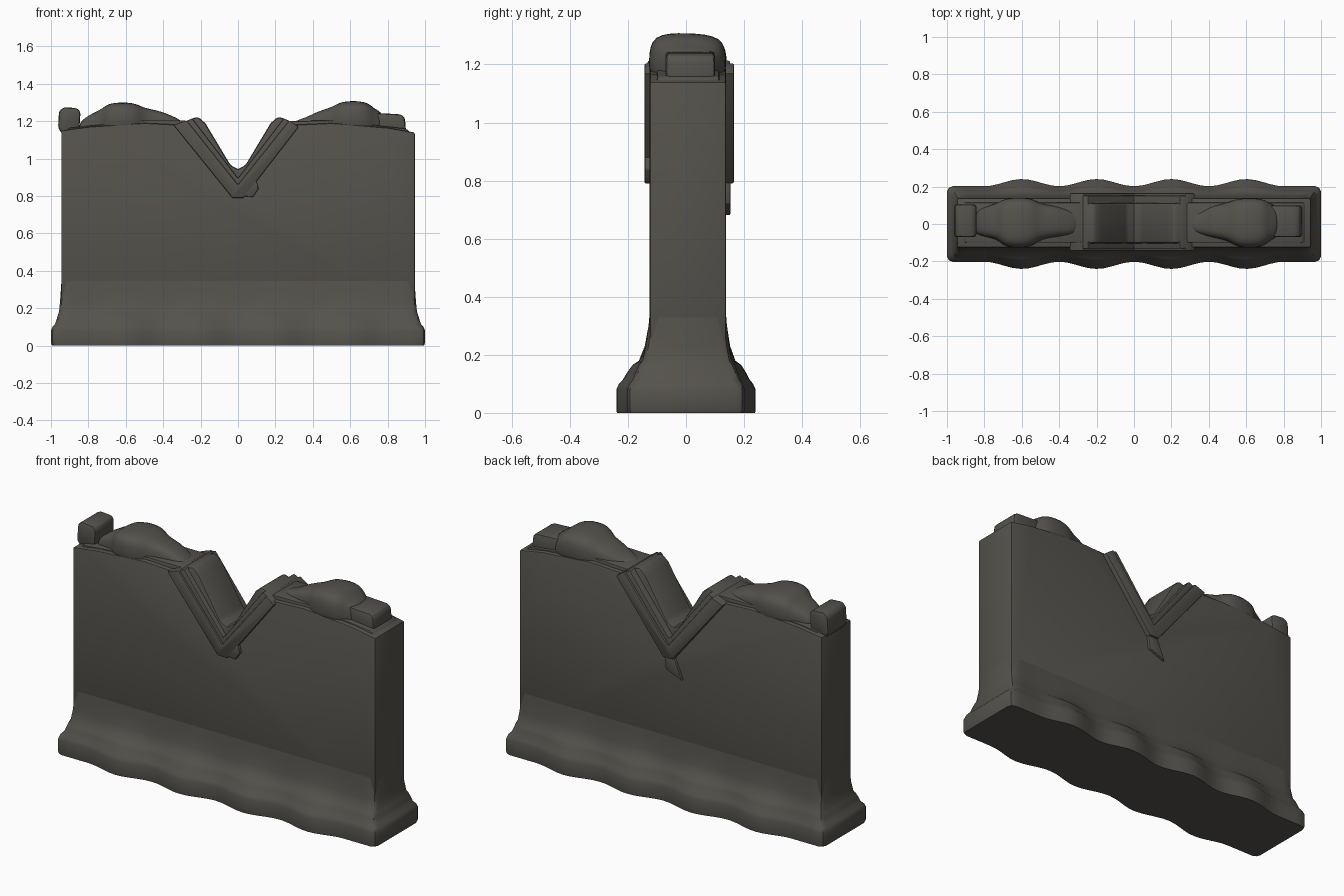
import bpy, bmesh, math

stone = bpy.data.materials.new("dark taupe stone")
stone.diffuse_color = (0.09, 0.084, 0.073, 1)


def finish(name, bm, bevel=0.0, subdiv=0, angle=35):
    """Round the sharp edges, smooth shade and add the object to the scene."""
    bmesh.ops.recalc_face_normals(bm, faces=bm.faces)
    if bevel:
        sharp = [e for e in bm.edges if e.calc_face_angle(0) > math.radians(25)]
        bmesh.ops.bevel(bm, geom=sharp, offset=bevel, segments=2, profile=0.5,
                        affect='EDGES', clamp_overlap=True)
    me = bpy.data.meshes.new(name)
    bm.to_mesh(me)
    bm.free()
    me.materials.append(stone)
    me.shade_smooth()
    me.set_sharp_from_angle(angle=math.radians(angle))
    ob = bpy.data.objects.new(name, me)
    bpy.context.collection.objects.link(ob)
    if subdiv:
        ob.modifiers.new("round", 'SUBSURF').levels = subdiv
        ob.modifiers["round"].render_levels = subdiv
    return ob


def prism(name, profile, y0, y1, bevel=0.0):
    """Front profile (x, z) extruded from y0 to y1."""
    bm = bmesh.new()
    a = [bm.verts.new((x, y0, z)) for x, z in profile]
    b = [bm.verts.new((x, y1, z)) for x, z in profile]
    bm.faces.new(a)
    bm.faces.new(b[::-1])
    n = len(a)
    for i in range(n):
        j = (i + 1) % n
        bm.faces.new((a[i], b[i], b[j], a[j]))
    return finish(name, bm, bevel)


def loft(name, rings, subdiv=0, angle=35):
    """Skin a list of equal closed rings and cap both ends."""
    bm = bmesh.new()
    vs = [[bm.verts.new(p) for p in r] for r in rings]
    n = len(vs[0])
    for a, b in zip(vs, vs[1:]):
        for i in range(n):
            j = (i + 1) % n
            bm.faces.new((a[i], a[j], b[j], b[i]))
    bm.faces.new(vs[0][::-1])
    bm.faces.new(vs[-1])
    return finish(name, bm, 0, subdiv, angle)


# wall slab with the V-shaped break
prism("wall", [(-0.945, 0.15), (0.945, 0.15), (0.945, 0.6), (0.945, 1.14), (0.8, 1.165),
               (0.5, 1.19), (0.29, 1.18), (0, 0.83), (-0.29, 1.18), (-0.5, 1.19),
               (-0.8, 1.17), (-0.945, 1.15)], -0.125, 0.138, 0.008)


# flared footing with a wavy outline
def foot_ring(z, hx, y0, y1, amp):
    r, n, pts = 0.03, 48, []

    def wave(x):
        return amp * (0.5 - 0.5 * math.cos(2 * math.pi * x / 0.4)) if abs(x) < 0.8 else 0
    xs = [-(hx - r) + 2 * (hx - r) * i / n for i in range(n + 1)]
    pts += [(x, y0 - wave(x), z) for x in xs]
    pts += [(hx - r * 0.3, y0 + r * 0.3, z), (hx, y0 + r, z), (hx, y1 - r, z),
            (hx - r * 0.3, y1 - r * 0.3, z)]
    pts += [(x, y1 + wave(x), z) for x in reversed(xs)]
    pts += [(-hx + r * 0.3, y1 - r * 0.3, z), (-hx, y1 - r, z), (-hx, y0 + r, z),
            (-hx + r * 0.3, y0 + r * 0.3, z)]
    return pts


loft("footing", [foot_ring(*r) for r in [
    (0.0, 0.995, -0.2, 0.2, 0.038), (0.015, 1.0, -0.202, 0.202, 0.038),
    (0.08, 1.0, -0.202, 0.202, 0.038), (0.1, 0.992, -0.195, 0.195, 0.036),
    (0.115, 0.978, -0.183, 0.185, 0.034), (0.14, 0.97, -0.174, 0.178, 0.028),
    (0.165, 0.963, -0.162, 0.168, 0.022), (0.18, 0.957, -0.15, 0.158, 0.012),
    (0.23, 0.952, -0.138, 0.148, 0.004), (0.3, 0.947, -0.129, 0.141, 0),
    (0.4, 0.94, -0.12, 0.133, 0)]])

# lining of the break: wide lower band, narrower band, rounded inner slabs
prism("notch_band", [(-0.345, 1.18), (-0.03, 0.79), (0.03, 0.79), (0.325, 1.17),
                     (0.275, 1.205), (0, 0.86), (-0.275, 1.205)], -0.143, 0.165, 0.006)
prism("notch_inner_band", [(-0.29, 1.195), (0, 0.83), (0.29, 1.195), (0.245, 1.215),
                           (0, 0.895), (-0.245, 1.215)], -0.132, 0.152, 0.006)
for side, name in ((-1, "left"), (1, "right")):
    prism("notch_slab_" + name, [(side * x, z) for x, z in [
        (0.29, 1.18), (0.27, 1.205), (0.215, 1.225), (0.175, 1.19), (0.04, 0.965),
        (0.0, 0.945), (-0.02, 0.93), (0, 0.84)]], -0.103, 0.113, 0.014)

# broken chips under the point of the break
prism("front_chip", [(0.03, 0.8), (0.08, 0.795), (0.11, 0.84), (0.1, 0.88), (0.05, 0.88)],
      -0.142, -0.1, 0.004)
prism("back_chip", [(-0.08, 0.68), (0.02, 0.72), (0.03, 0.8), (-0.03, 0.8)], 0.1, 0.153, 0.004)


# rubble along the top: sections of (x, y0, y1, top height)
def rubble(name, sections):
    rings = []
    for x, y0, y1, top in sections:
        m = (top + 1.13) / 2
        rings.append([(x, y0, 1.12), (x, y0, m), (x, y0 + 0.008, top), (x, (y0 + y1) / 2, top + 0.003),
                      (x, y1 - 0.008, top - 0.008), (x, y1, m), (x, y1, 1.12)])
    loft(name, rings, 2, 180)


rubble("rubble_left", [
    (-0.85, -0.05, 0.05, 1.18), (-0.83, -0.06, 0.08, 1.21), (-0.77, -0.075, 0.1, 1.245),
    (-0.725, -0.085, 0.115, 1.265), (-0.69, -0.13, 0.14, 1.3), (-0.55, -0.13, 0.145, 1.3),
    (-0.51, -0.085, 0.11, 1.27), (-0.42, -0.07, 0.1, 1.255), (-0.36, -0.065, 0.08, 1.23),
    (-0.29, -0.055, 0.065, 1.2)])
rubble("rubble_right", [
    (0.29, -0.04, 0.05, 1.2), (0.36, -0.06, 0.07, 1.215), (0.42, -0.075, 0.1, 1.25),
    (0.51, -0.09, 0.115, 1.275), (0.55, -0.13, 0.14, 1.308), (0.69, -0.13, 0.14, 1.308),
    (0.725, -0.085, 0.11, 1.265), (0.78, -0.07, 0.09, 1.245)])

# loose end blocks
prism("end_block_left", [(-0.962, 1.165), (-0.94, 1.13), (-0.85, 1.13), (-0.842, 1.25),
                         (-0.86, 1.27), (-0.93, 1.275), (-0.957, 1.255)], -0.07, 0.105, 0.016)
prism("end_block_right", [(0.72, 1.13), (0.9, 1.13), (0.892, 1.22), (0.87, 1.237),
                          (0.72, 1.245)], -0.07, 0.1, 0.016)

# low cap ridge that the rubble sits on
prism("cap_ridge", [(-0.93, 1.14), (-0.9, 1.165), (-0.5, 1.205), (-0.28, 1.205), (-0.28, 1.17),
                    (-0.5, 1.15)], -0.1, 0.115, 0.008)
prism("cap_ridge_right", [(0.93, 1.13), (0.9, 1.16), (0.5, 1.205), (0.28, 1.2), (0.28, 1.17),
                          (0.5, 1.15)], -0.1, 0.115, 0.008)
